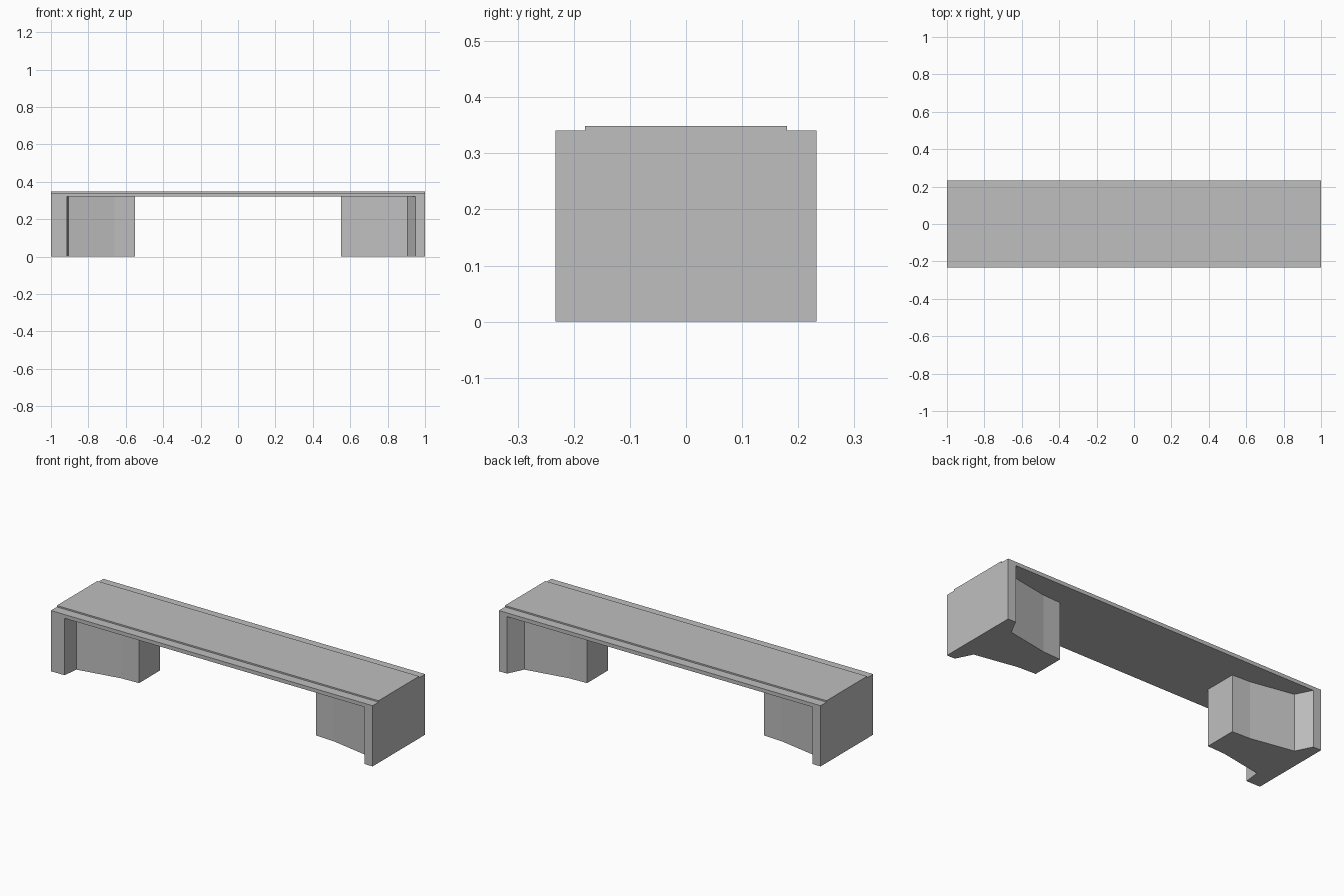
import bpy
import bmesh

if "Cube" in bpy.data.objects:
    bpy.data.objects.remove(bpy.data.objects["Cube"], do_unlink=True)

HALF_LENGTH, HALF_WIDTH = 1.0, 0.233
UNDERSIDE, EDGE_TOP, DECK_TOP = 0.32, 0.341, 0.349

concrete = bpy.data.materials.new("concrete grey")
concrete.use_nodes = True
grey = (0.52, 0.52, 0.52, 1)
concrete.diffuse_color = grey
concrete.node_tree.nodes["Principled BSDF"].inputs["Base Color"].default_value = grey


def prism(name, outline, offset):
    """Extrude a closed outline along an offset into a solid part."""
    bm = bmesh.new()
    face = bm.faces.new([bm.verts.new(p) for p in outline])
    cap = bmesh.ops.extrude_face_region(bm, geom=[face])
    verts = [g for g in cap["geom"] if isinstance(g, bmesh.types.BMVert)]
    bmesh.ops.translate(bm, verts=verts, vec=offset)
    bmesh.ops.recalc_face_normals(bm, faces=bm.faces)
    mesh = bpy.data.meshes.new(name)
    bm.to_mesh(mesh)
    bm.free()
    mesh.materials.append(concrete)
    obj = bpy.data.objects.new(name, mesh)
    bpy.context.collection.objects.link(obj)
    return obj


# Bridge deck: cross-section with a raised roadway between two low edges
half = [(HALF_WIDTH, UNDERSIDE), (HALF_WIDTH, EDGE_TOP), (0.18, EDGE_TOP), (0.18, DECK_TOP)]
section = half + [(-y, z) for y, z in reversed(half)]
prism("bridge_deck", [(-HALF_LENGTH, y, z) for y, z in section], (2 * HALF_LENGTH, 0, 0))


# Abutments: wide end wall, splayed shoulder, then a tapering pier
def abutment(name, side, front_shoulder):
    def flank(shoulder):
        return [(HALF_LENGTH, HALF_WIDTH), (shoulder, HALF_WIDTH),
                (0.905, 0.143), (0.66, 0.098), (0.55, 0.093)]
    outline = flank(0.95) + [(x, -y) for x, y in reversed(flank(front_shoulder))]
    prism(name, [(side * x, y, 0) for x, y in outline], (0, 0, UNDERSIDE))


abutment("left_abutment", 1, 0.95)
abutment("right_abutment", -1, 0.915)
